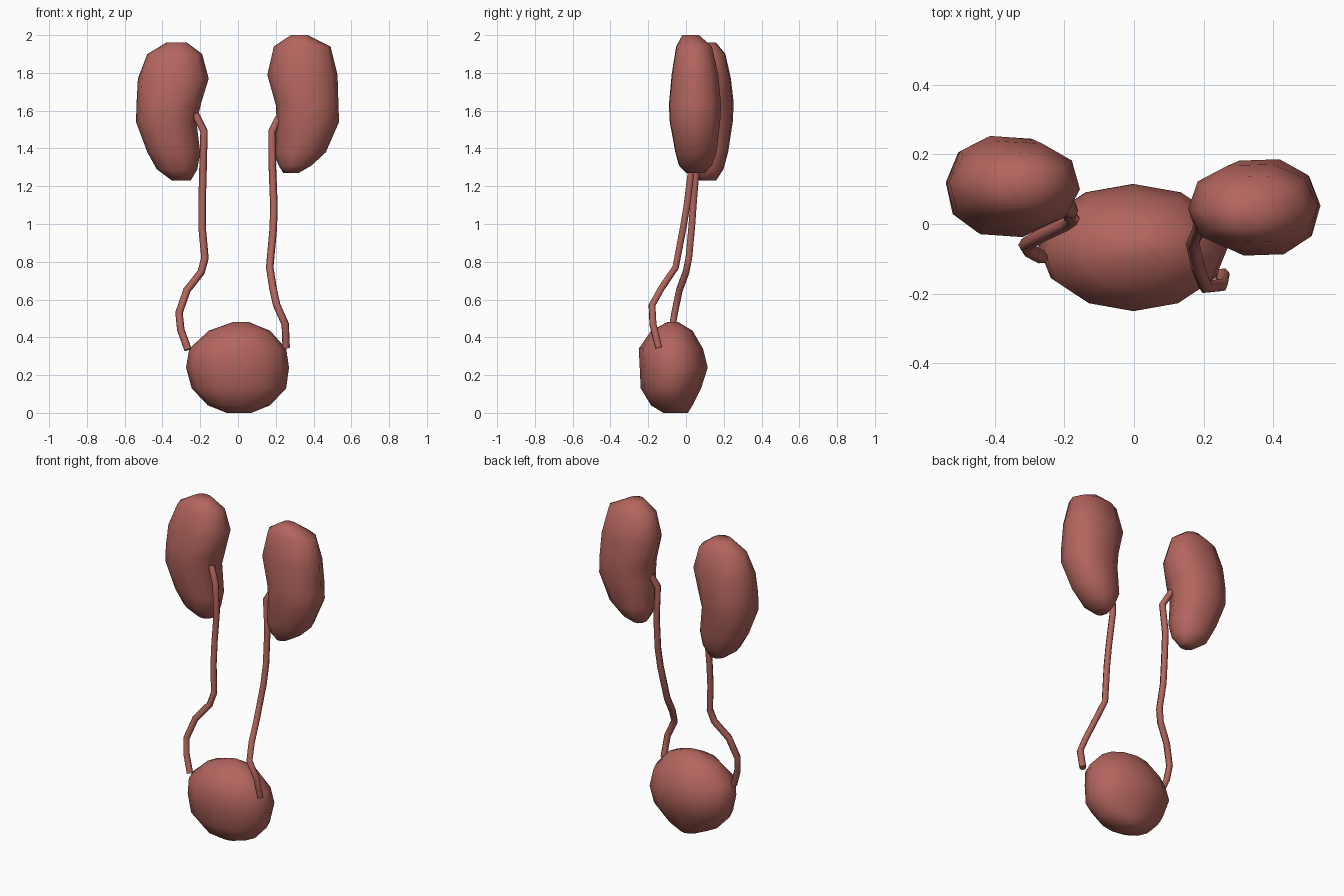
import bpy, bmesh, math

mat = bpy.data.materials.new("tissue_red")
mat.diffuse_color = (0.45, 0.13, 0.11, 1)


def loft(name, rings, sides, skew=0.0, power=1.0):
    """Closed organ from horizontal rings (z, x min, x max, y min, y max)."""
    bm = bmesh.new()
    loops = []
    for z, x0, x1, y0, y1 in rings:
        cx, cy, rx, ry = (x0 + x1) / 2, (y0 + y1) / 2, (x1 - x0) / 2, (y1 - y0) / 2
        loop = []
        for i in range(sides):
            a = 2 * math.pi * i / sides
            c, s = math.cos(a), math.sin(a)
            px = math.copysign(abs(c) ** power, c) if abs(c) > 1e-6 else 0
            py = math.copysign(abs(s) ** power, s) if abs(s) > 1e-6 else 0
            loop.append(bm.verts.new((cx + rx * (px + skew * py), cy + ry * (py - skew * px), z)))
        loops.append(loop)
    for lo, hi in zip(loops, loops[1:]):
        for i in range(sides):
            j = (i + 1) % sides
            bm.faces.new((lo[i], lo[j], hi[j], hi[i]))
    bm.faces.new(loops[0][::-1])
    bm.faces.new(loops[-1])
    bmesh.ops.recalc_face_normals(bm, faces=bm.faces)
    for f in bm.faces:
        f.smooth = True
    me = bpy.data.meshes.new(name)
    bm.to_mesh(me)
    bm.free()
    me.materials.append(mat)
    ob = bpy.data.objects.new(name, me)
    bpy.context.collection.objects.link(ob)
    return ob


def tube(name, path, radius=0.02):
    """Thin angular tube along a path of points."""
    cu = bpy.data.curves.new(name, "CURVE")
    cu.dimensions = "3D"
    cu.bevel_depth = radius
    cu.bevel_resolution = 1
    cu.use_fill_caps = True
    sp = cu.splines.new("POLY")
    sp.points.add(len(path) - 1)
    for p, co in zip(sp.points, path):
        p.co = (*co, 1)
    sp.use_smooth = True
    cu.materials.append(mat)
    ob = bpy.data.objects.new(name, cu)
    bpy.context.collection.objects.link(ob)
    return ob


# Kidneys: bean profile with the notch on the inner side
loft("left_kidney", [
    (1.23, -0.35, -0.25, 0.07, 0.16),
    (1.29, -0.43, -0.215, 0.02, 0.20),
    (1.38, -0.48, -0.20, -0.01, 0.225),
    (1.54, -0.54, -0.22, -0.035, 0.25),
    (1.64, -0.537, -0.195, -0.04, 0.255),
    (1.77, -0.53, -0.155, -0.02, 0.24),
    (1.90, -0.48, -0.19, 0.02, 0.21),
    (1.96, -0.38, -0.27, 0.06, 0.16)], 10, 0.08, 0.9)
loft("right_kidney", [
    (1.27, 0.24, 0.32, 0.0, 0.10),
    (1.31, 0.215, 0.39, -0.04, 0.14),
    (1.38, 0.187, 0.465, -0.06, 0.165),
    (1.54, 0.205, 0.535, -0.09, 0.185),
    (1.63, 0.20, 0.532, -0.095, 0.19),
    (1.79, 0.155, 0.527, -0.08, 0.175),
    (1.94, 0.19, 0.49, -0.055, 0.14),
    (2.0, 0.28, 0.37, -0.02, 0.07)], 10, -0.04, 0.9)

# Bladder: rounded, flattened front to back
loft("bladder", [
    (0.0, -0.06, 0.07, -0.12, 0.01),
    (0.04, -0.16, 0.17, -0.185, 0.035),
    (0.13, -0.245, 0.255, -0.24, 0.08),
    (0.24, -0.275, 0.27, -0.245, 0.115),
    (0.34, -0.258, 0.255, -0.25, 0.09),
    (0.435, -0.155, 0.17, -0.185, 0.035),
    (0.48, -0.03, 0.06, -0.10, -0.04)], 12)

# Ureters: thin tubes from kidney notch to bladder
tube("left_ureter", [
    (-0.225, 0.06, 1.58), (-0.18, 0.035, 1.49), (-0.185, 0.055, 1.3), (-0.19, 0.04, 1.12),
    (-0.19, 0.03, 0.98), (-0.175, 0.015, 0.82), (-0.195, 0.0, 0.745), (-0.27, -0.035, 0.65),
    (-0.312, -0.06, 0.53), (-0.303, -0.075, 0.44), (-0.265, -0.095, 0.335)])
tube("right_ureter", [
    (0.215, 0.04, 1.56), (0.18, 0.02, 1.49), (0.182, 0.03, 1.3), (0.19, 0.005, 1.1),
    (0.187, -0.015, 0.98), (0.168, -0.055, 0.77), (0.185, -0.13, 0.66),
    (0.205, -0.18, 0.57), (0.25, -0.175, 0.47), (0.255, -0.145, 0.345)])
